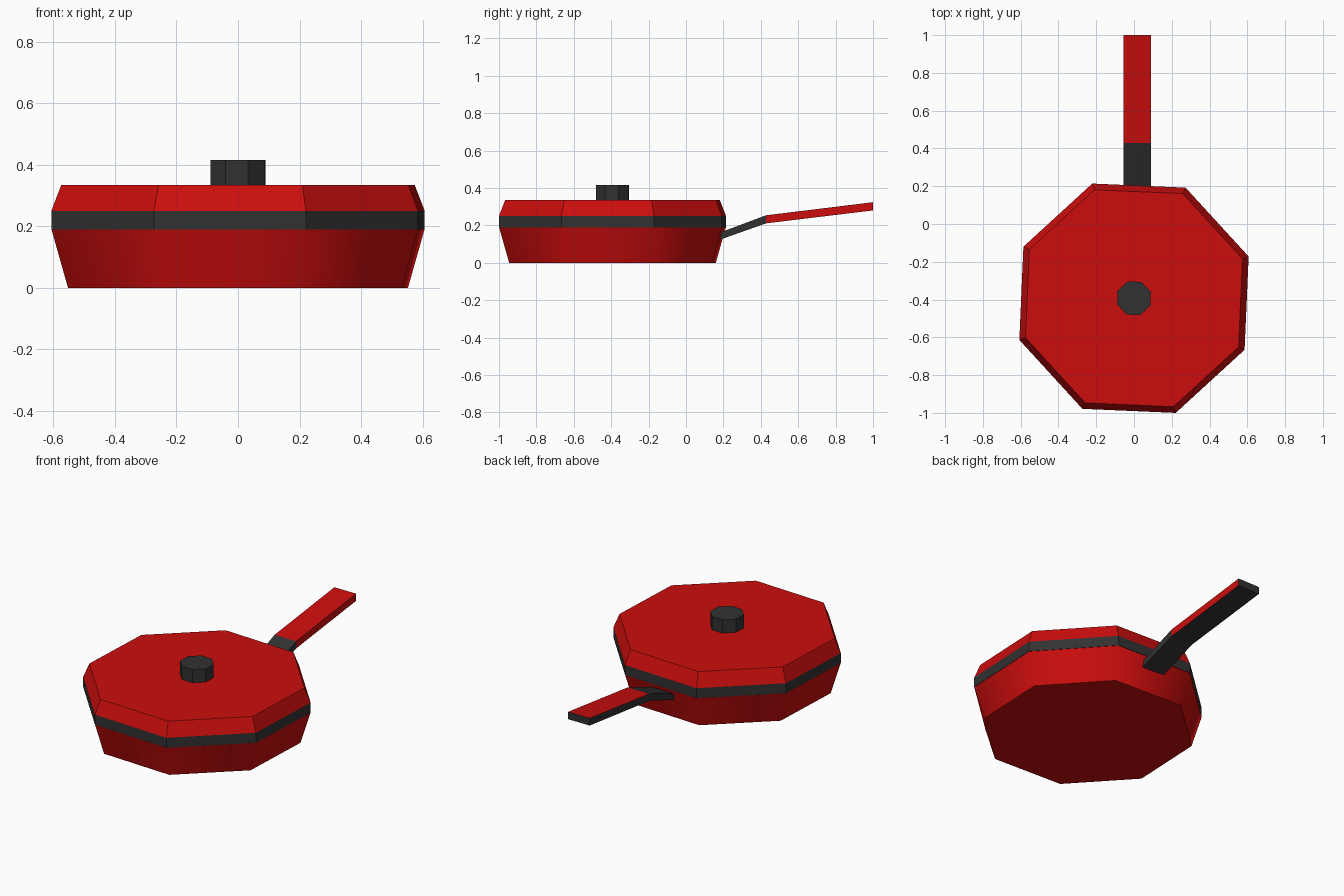
import bpy, bmesh, math

if "Cube" in bpy.data.objects:
    bpy.data.objects.remove(bpy.data.objects["Cube"])

CENTRE_Y = -0.393          # pan centre
TURN = math.radians(20)    # octagon rotation
SIDES = 8


def material(name, colour):
    m = bpy.data.materials.new(name)
    m.diffuse_color = (*colour, 1)
    m.use_nodes = True
    m.node_tree.nodes["Principled BSDF"].inputs["Base Color"].default_value = m.diffuse_color
    return m


RED = material("red enamel", (0.60, 0.004, 0.004))
DARK = material("dark grey", (0.031, 0.031, 0.031))


def make_object(name, bm, mats):
    bmesh.ops.recalc_face_normals(bm, faces=bm.faces)
    me = bpy.data.meshes.new(name)
    bm.to_mesh(me)
    bm.free()
    for m in mats:
        me.materials.append(m)
    ob = bpy.data.objects.new(name, me)
    bpy.context.collection.objects.link(ob)
    return ob


def turned(name, profile, mats, band_mats=None, smooth=False):
    """Capped octagonal solid from (radius, z) rings."""
    bm = bmesh.new()
    rings = [[bm.verts.new((r * math.cos(TURN + k * math.tau / SIDES),
                            CENTRE_Y + r * math.sin(TURN + k * math.tau / SIDES), z))
              for k in range(SIDES)] for r, z in profile]
    for i, (a, b) in enumerate(zip(rings, rings[1:])):
        for k in range(SIDES):
            n = (k + 1) % SIDES
            f = bm.faces.new((a[k], a[n], b[n], b[k]))
            f.smooth = smooth
            f.material_index = band_mats[i] if band_mats else 0
    bm.faces.new(rings[0][::-1])
    bm.faces.new(rings[-1])
    return make_object(name, bm, mats)


# Pan body: flared, smooth-shaded wall with a flat base
turned("pan_body", [(0.588, 0), (0.645, 0.189)], [RED], smooth=True)

# Lid: dark rim band, bevelled red top
turned("lid", [(0.646, 0.19), (0.646, 0.25), (0.611, 0.335)], [RED, DARK], band_mats=[1, 0])

# Lid knob
turned("lid_knob", [(0.095, 0.33), (0.095, 0.415)], [DARK])

# Handle: bent bar, outer half red on its top and right side
bm = bmesh.new()
path = [(0.14, 0.109, 0.146), (0.428, 0.211, 0.254), (1.0, 0.28, 0.324)]  # y, bottom z, top z
sections = [[bm.verts.new(p) for p in
             ((-0.055, y, lo), (0.09, y, lo), (0.09, y, hi), (-0.055, y, hi))]
            for y, lo, hi in path]
for i, (a, b) in enumerate(zip(sections, sections[1:])):
    for k in range(4):
        n = (k + 1) % 4
        f = bm.faces.new((a[k], a[n], b[n], b[k]))
        f.material_index = 1 if i == 1 and k in (1, 2) else 0
bm.faces.new(sections[0])
bm.faces.new(sections[-1])
make_object("handle", bm, [DARK, RED])
